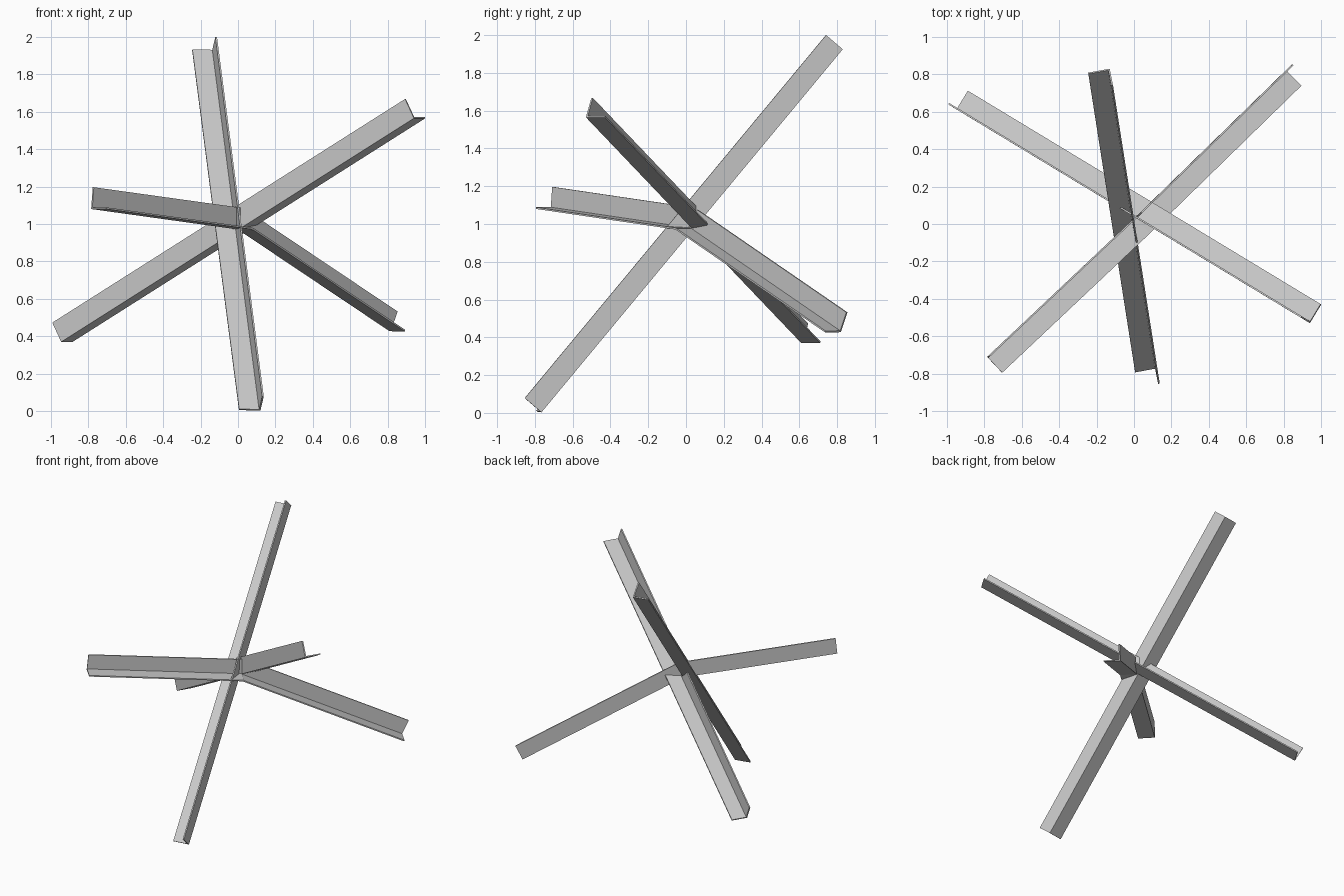
import bpy, bmesh
from mathutils import Vector

if "Cube" in bpy.data.objects:
    bpy.data.objects.remove(bpy.data.objects["Cube"])

steel = bpy.data.materials.new("plain steel grey")
steel.diffuse_color = (0.6, 0.6, 0.6, 1)
steel.use_nodes = True
steel.node_tree.nodes["Principled BSDF"].inputs["Base Color"].default_value = steel.diffuse_color
WIDTH, THICK = 0.117, 0.009


def angle_beam(name, start, end, flange_a, flange_b):
    """L-section bar; start and end lie on the outer corner line."""
    start, end = Vector(start), Vector(end)
    axis = (end - start).normalized()
    a = Vector(flange_a)
    a = (a - axis * a.dot(axis)).normalized()
    b = axis.cross(a)
    if b.dot(Vector(flange_b)) < 0:
        b = -b
    profile = [(0, 0), (WIDTH, 0), (WIDTH, THICK), (THICK, THICK), (THICK, WIDTH), (0, WIDTH)]
    bm = bmesh.new()
    ends = [[bm.verts.new(p + a * u + b * v) for u, v in profile] for p in (start, end)]
    bm.faces.new(ends[0])
    bm.faces.new(ends[1][::-1])
    for i in range(6):
        j = (i + 1) % 6
        bm.faces.new((ends[0][i], ends[1][i], ends[1][j], ends[0][j]))
    bmesh.ops.recalc_face_normals(bm, faces=bm.faces)
    mesh = bpy.data.meshes.new(name)
    bm.to_mesh(mesh)
    bm.free()
    mesh.materials.append(steel)
    bpy.context.collection.objects.link(bpy.data.objects.new(name, mesh))


# Two straight bars crossing at the middle
angle_beam("steep_beam", (0.12, -0.765, 0.003), (-0.13, 0.83, 1.925),
           (-0.12, -0.02, 0.005), (0.01, -0.09, 0.08))
angle_beam("slanted_beam", (-0.945, 0.61, 0.37), (0.94, -0.53, 1.565),
           (0.055, 0.09, 0), (-0.05, 0.02, 0.1))

# Third bar, bent at the crossing: two separate arms
angle_beam("front_left_arm", (-0.785, -0.71, 1.08), (0.005, 0.035, 0.97),
           (0.08, -0.085, 0), (0.005, 0.005, 0.11))
angle_beam("back_right_arm", (0, 0.03, 0.97), (0.81, 0.82, 0.427),
           (0.08, -0.085, 0), (0.035, 0.03, 0.1))
